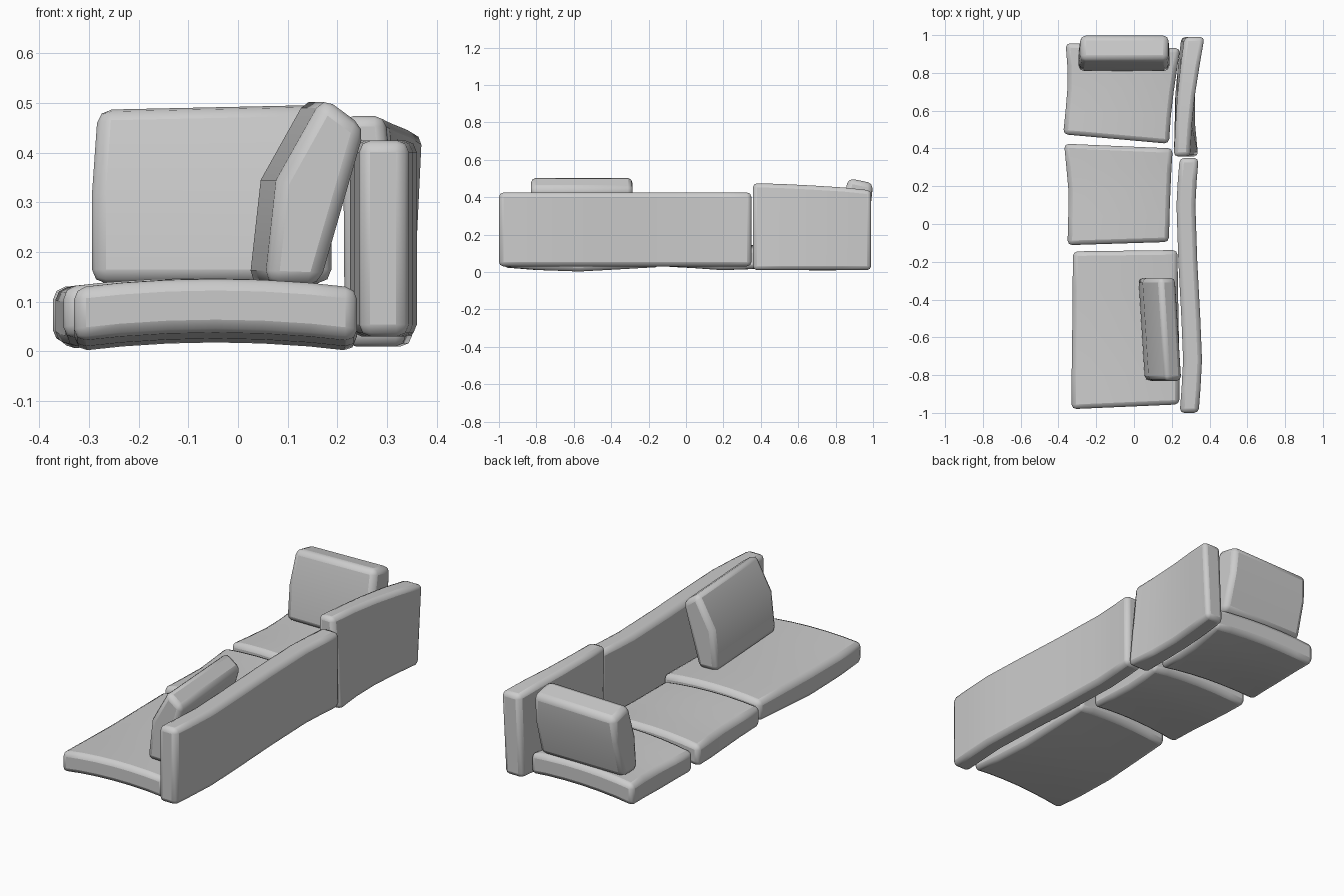
import bpy, bmesh, math


def loft(name, sections, bevel):
    """Skin closed cross-sections, cap the ends and round the hard edges."""
    bm = bmesh.new()
    rings = [[bm.verts.new(p) for p in s] for s in sections]
    n = len(rings[0])
    for a, b in zip(rings, rings[1:]):
        for i in range(n):
            j = (i + 1) % n
            bm.faces.new((a[i], a[j], b[j], b[i]))
    bm.faces.new(rings[0])
    bm.faces.new(rings[-1])
    bmesh.ops.recalc_face_normals(bm, faces=bm.faces)
    mesh = bpy.data.meshes.new(name)
    bm.to_mesh(mesh)
    bm.free()
    ob = bpy.data.objects.new(name, mesh)
    bpy.context.collection.objects.link(ob)
    mod = ob.modifiers.new("rounding", 'BEVEL')
    mod.width = bevel
    mod.segments = 2
    mod.limit_method = 'ANGLE'
    mod.angle_limit = math.radians(40)
    bpy.ops.object.select_all(action='DESELECT')
    ob.select_set(True)
    bpy.context.view_layer.objects.active = ob
    bpy.ops.object.shade_smooth_by_angle(angle=math.radians(35))
    return ob


def seat(name, rows):
    """Thin arched pad; each row is (y left, y right, x left, x right, lift)."""
    sections = []
    for yl, yr, xl, xr, lift in rows:
        top, bottom = [], []
        for k in range(7):
            t = k / 6
            x, y = xl + (xr - xl) * t, yl + (yr - yl) * t
            arch = 0.018 * (1 - (2 * t - 1) ** 2)
            bottom.append((x, y, lift + arch))
            top.append((x, y, 0.122 + 0.3 * lift + arch))
        sections.append(bottom + top[::-1])
    return loft(name, sections, 0.024)


def back(name, rows, bevel):
    """Upright panel; rows are (y, bottom x0, x1, top x0, x1, z0, z1)."""
    return loft(name, [[(a, y, z0), (b, y, z0), (d, y, z1), (c, y, z1)]
                       for y, a, b, c, d, z0, z1 in rows], bevel)


# Three seat pads
seat("seat_long", [(-0.98, -0.955, -0.33, 0.24, 0.022),
                   (-0.80, -0.79, -0.33, 0.24, 0.008),
                   (-0.57, -0.57, -0.327, 0.237, 0.0),
                   (-0.35, -0.35, -0.325, 0.233, 0.012),
                   (-0.145, -0.138, -0.323, 0.23, 0.024)])
seat("seat_middle", [(-0.112, -0.095, -0.352, 0.185, 0.026),
                     (0.04, 0.05, -0.348, 0.188, 0.018),
                     (0.18, 0.18, -0.347, 0.193, 0.008),
                     (0.30, 0.29, -0.358, 0.198, 0.01),
                     (0.425, 0.40, -0.37, 0.205, 0.018)])
seat("seat_end", [(0.475, 0.425, -0.375, 0.185, 0.02),
                  (0.60, 0.57, -0.362, 0.195, 0.012),
                  (0.72, 0.70, -0.352, 0.21, 0.004),
                  (0.84, 0.82, -0.353, 0.228, 0.008),
                  (0.958, 0.93, -0.362, 0.245, 0.015)])

# Long wavy back panel
back("back_long", [(y, x, x + 0.1, x, x + 0.1, 0.03, 0.425)
                   for y, x in ((-1, 0.242), (-0.87, 0.252), (-0.72, 0.26),
                                (-0.5, 0.251), (-0.2, 0.235), (0.1, 0.225),
                                (0.23, 0.232), (0.35, 0.242))], 0.024)

# Short twisted back panel
back("back_end", [(0.358, 0.215, 0.342, 0.21, 0.295, 0.01, 0.475),
                  (0.52, 0.215, 0.325, 0.22, 0.305, 0.01, 0.470),
                  (0.68, 0.218, 0.322, 0.23, 0.322, 0.01, 0.462),
                  (0.84, 0.232, 0.335, 0.248, 0.348, 0.01, 0.452),
                  (0.99, 0.25, 0.352, 0.268, 0.374, 0.01, 0.436)], 0.022)

# End cushion leaning backwards
loft("cushion_end", [[(x0, 0.808, 0.137), (x0, 0.93, 0.137),
                      (x0, 0.985, 0.33), (x0 + dx, 1.0, 0.465 + dz),
                      (x0 + dx, 0.868, 0.492 + dz), (x0, 0.825, 0.32)]
                     for x0, dx, dz in ((-0.294, 0.012, 0), (0.188, -0.006, 0.01))],
     0.028)

# Side cushion leaning on the long back
profile = [(0.055, 0.137), (0.165, 0.133), (0.257, 0.45),
           (0.172, 0.513), (0.078, 0.345)]
loft("cushion_side", [[(x + shift, y, z) for x, z in profile]
                      for y, shift in ((-0.83, 0.0), (-0.285, -0.034))], 0.026)
